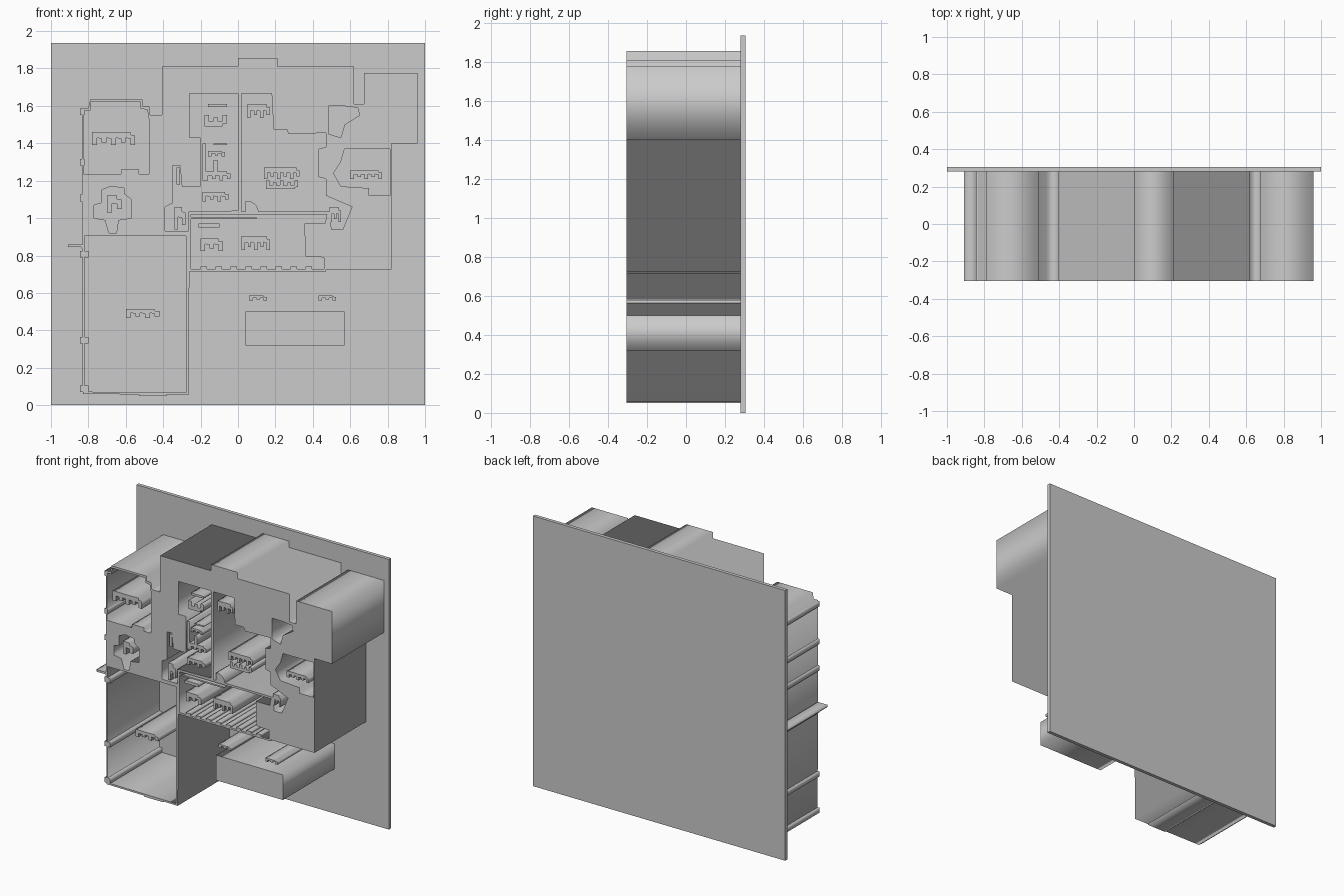
import bpy, math

BACK, FRONT = 0.283, -0.305


def prism(name, *loops):
    """Extrude a front-view outline (x, z); extra loops become holes."""
    cu = bpy.data.curves.new(name, 'CURVE')
    cu.dimensions = '2D'
    cu.fill_mode = 'BOTH'
    cu.extrude = (BACK - FRONT) / 2
    for pts in loops:
        s = cu.splines.new('POLY')
        s.points.add(len(pts) - 1)
        for p, (x, z) in zip(s.points, pts):
            p.co = (x, z, 0, 1)
        s.use_cyclic_u = True
    ob = bpy.data.objects.new(name, cu)
    bpy.context.collection.objects.link(ob)
    ob.location.y = (BACK + FRONT) / 2
    ob.rotation_euler.x = math.pi / 2
    bpy.ops.object.select_all(action='DESELECT')
    ob.select_set(True)
    bpy.context.view_layer.objects.active = ob
    bpy.ops.object.convert(target='MESH')
    return ob


def rect(x0, x1, z0, z1):
    return [(x0, z0), (x1, z0), (x1, z1), (x0, z1)]


def bar(name, x0, x1, z0, z1):
    return prism(name, rect(x0, x1, z0, z1))


def comb(name, x0, x1, z0, z1, teeth=3, up=False):
    """Furniture silhouette: a slab with uneven legs below (or above)."""
    h, step = z1 - z0, (x1 - x0) / (2 * teeth - 1)
    pts = [(x0, z1), (x0, z0 + 0.1 * h)]
    for i in range(teeth):
        a, low = x0 + 2 * i * step, z0 + 0.2 * h * (i % 2)
        pts += [(a, low), (a + step, low)]
        if i < teeth - 1:
            pts += [(a + step, z0 + 0.55 * h), (a + 2 * step, z0 + 0.5 * h)]
    pts += [(x1, z1 - 0.25 * h), (x1 - step, z1 - 0.2 * h), (x1 - step, z1)]
    if up:
        pts = [(x, z0 + z1 - z) for x, z in pts]
    return prism(name, pts)


# Backing plate
bpy.ops.mesh.primitive_cube_add(size=1, location=(0, 0.2925, 0.968))
plate = bpy.context.object
plate.name = 'backing_plate'
plate.scale = (2, 0.025, 1.936)

# House body: outer outline and the rooms cut out of it
outline = [(-.83, .06), (-.265, .055), (-.26, .715), (.47, .715), (.47, .725), (.82, .725),
           (.82, 1.4), (.96, 1.4), (.96, 1.775), (.675, 1.775), (.675, 1.61), (.62, 1.61),
           (.62, 1.81), (.21, 1.81), (.21, 1.855), (0, 1.855), (0, 1.81), (-.405, 1.81),
           (-.405, 1.55), (-.47, 1.55), (-.475, 1.6), (-.51, 1.6), (-.51, 1.635),
           (-.79, 1.635), (-.8, 1.59), (-.835, 1.59)]
garage = [(-.82, .072), (-.277, .067), (-.277, .905), (-.82, .905)]
bedroom = [(-.825, 1.235), (-.625, 1.235), (-.625, 1.26), (-.53, 1.26), (-.53, 1.235),
           (-.475, 1.235), (-.475, 1.52), (-.485, 1.58), (-.52, 1.585), (-.52, 1.62),
           (-.785, 1.62), (-.79, 1.575), (-.825, 1.575)]
washroom = [(-.69, .92), (-.65, .92), (-.64, .99), (-.57, 1.0), (-.57, 1.1), (-.61, 1.13),
            (-.61, 1.16), (-.68, 1.17), (-.73, 1.15), (-.73, 1.08), (-.77, 1.07), (-.77, 1.0),
            (-.71, .99)]
middle = [(-.26, 1.665), (0, 1.665), (0, 1.04), (-.265, 1.035), (-.265, .93), (-.39, .93),
          (-.39, 1.06), (-.35, 1.08), (-.35, 1.28), (-.31, 1.28), (-.3, 1.17), (-.2, 1.17),
          (-.2, 1.43), (-.26, 1.43)]
living = [(.02, 1.665), (.18, 1.665), (.19, 1.475), (.26, 1.475), (.27, 1.45), (.47, 1.455),
          (.47, 1.38), (.43, 1.37), (.43, 1.22), (.47, 1.21), (.47, 1.12), (.61, 1.06),
          (.56, .94), (.5, .94), (.49, 1.035), (.02, 1.035)]
lounge = [(-.25, .728), (.46, .728), (.46, .79), (.36, .795), (.355, .97), (.465, .97),
          (.475, 1.02), (-.25, 1.02)]
passage = [(.485, 1.6), (.56, 1.6), (.64, 1.59), (.65, 1.55), (.57, 1.5), (.55, 1.43), (.485, 1.45)]
right_room = [(.57, 1.37), (.812, 1.37), (.812, 1.12), (.7, 1.12), (.7, 1.16), (.55, 1.17),
              (.51, 1.24), (.55, 1.3)]
prism('house_body', outline, garage, bedroom, washroom, middle, living, lounge, passage, right_room)

# Separate pool block and patio strips
bar('pool_block', .04, .57, .32, .5)
for i, x in enumerate((.06, .43)):
    comb(f'patio_strip_{i}', x, x + .095, .56, .585, 3)

# Furniture silhouettes standing inside the rooms
for name, *a in [
        ('garage_seat', -.6, -.42, .465, .515, 4), ('bedroom_bed', -.78, -.55, 1.39, 1.46, 5),
        ('washroom_basin', -.7, -.62, 1.03, 1.12, 2), ('middle_bed', -.18, -.06, 1.49, 1.55, 3, True),
        ('middle_desk', -.18, -.04, 1.2, 1.25, 4), ('middle_chest', -.19, -.05, 1.09, 1.14, 4),
        ('middle_stool', -.16, -.07, 1.33, 1.36, 3), ('bath_tub', .05, .17, 1.535, 1.61, 4),
        ('dining_table', .14, .33, 1.21, 1.27, 6), ('dining_bench', .15, .32, 1.155, 1.2, 5, True),
        ('lounge_chair', -.2, -.08, .825, .89, 3), ('lounge_sofa', .02, .17, .83, .905, 5),
        ('hall_shelf', -.34, -.28, .94, 1.06, 2), ('corner_cabinet', .49, .55, .98, 1.06, 3),
        ('right_bed', .6, .77, 1.21, 1.255, 5)]:
    comb(name, *a)

# Thin shelves and rails
for i, r in enumerate([(-.16, -.06, 1.595, 1.61), (-.13, -.06, 1.39, 1.4), (-.19, -.17, 1.2, 1.4),
                       (-.13, -.11, 1.25, 1.31), (-.21, -.1, .95, .97), (-.25, .1, .995, 1.005),
                       (.48, .54, 1.13, 1.15), (-.33, -.31, 1.18, 1.27)]):
    bar(f'shelf_{i}', *r)

# Curved door leaf sections
prism('door_arc_middle', [(.04, 1.03), (.04, 1.09)] +
      [(.04 + .07 * math.sin(t * .26), 1.03 + .065 * math.cos(t * .26)) for t in range(1, 7)])
prism('garage_door_piece', [(-.91, .845), (-.84, .845), (-.83, .83), (-.83, .86), (-.91, .86)])

# Window ticks along the lower wall and brackets on the left wall
for i in range(8):
    bar(f'window_tick_{i}', -.2 + i * .08, -.165 + i * .08, .725, .742)
for i, z in enumerate((.07, .33, .79, 1.09, 1.28, 1.55)):
    bar(f'wall_bracket_{i}', -.845, -.8 if i < 3 else -.82, z, z + .035)
bar('wall_foot', -.53, -.38, .05, .062)
